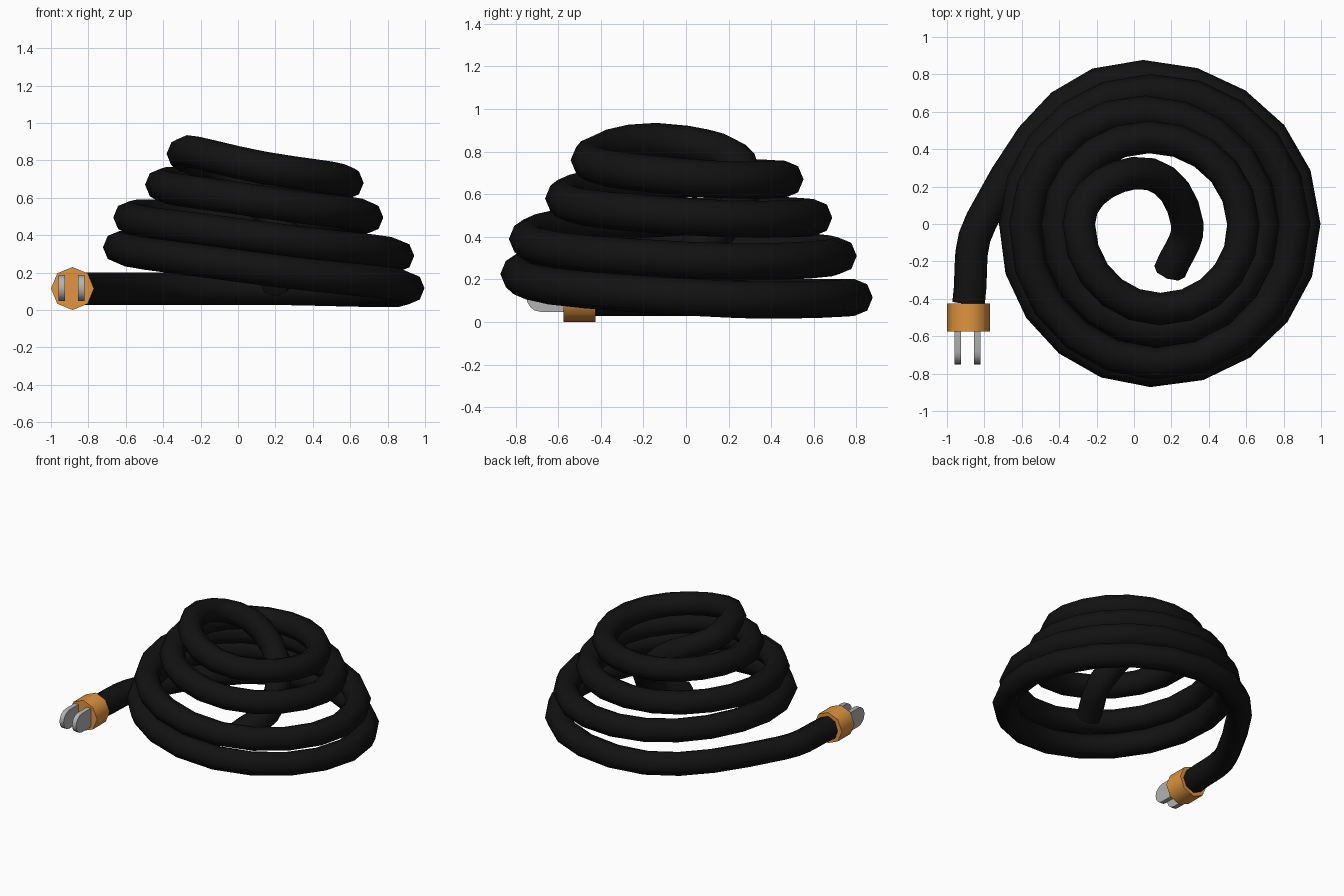
import bpy, bmesh, math

if "Cube" in bpy.data.objects:
    bpy.data.objects.remove(bpy.data.objects["Cube"])


def material(name, rgb):
    m = bpy.data.materials.new(name)
    m.diffuse_color = (*rgb, 1)
    m.use_nodes = True
    m.node_tree.nodes["Principled BSDF"].inputs["Base Color"].default_value = m.diffuse_color
    return m


black = material("black_rubber", (0.006, 0.006, 0.006))
orange = material("orange_plastic", (0.75, 0.3, 0.05))
metal = material("prong_metal", (0.45, 0.45, 0.45))


def finish(ob, mat):
    ob.data.materials.append(mat)
    bpy.ops.object.select_all(action='DESELECT')
    ob.select_set(True)
    bpy.context.view_layer.objects.active = ob
    bpy.ops.object.shade_smooth_by_angle(angle=math.radians(50))


# Cord: one control point per quarter turn, spiralling in and up, tail drops inside
path = [
    (-0.885, -0.43, 0.115), (-0.815, 0.02, 0.115),
    (0.05, 0.79, 0.115), (0.91, 0.0, 0.117), (0.09, -0.785, 0.225), (-0.635, 0.0, 0.335),
    (0.09, 0.715, 0.31), (0.855, 0.0, 0.29), (0.11, -0.745, 0.39), (-0.58, 0.0, 0.495),
    (0.06, 0.60, 0.49), (0.69, 0.0, 0.495), (0.12, -0.575, 0.58), (-0.41, 0.0, 0.67),
    (0.08, 0.465, 0.67), (0.585, 0.0, 0.68), (0.14, -0.455, 0.76), (-0.295, 0.0, 0.835),
    (0.0, 0.272, 0.68), (0.285, 0.0, 0.29), (0.19, -0.255, 0.15),
]
cu = bpy.data.curves.new("cord", 'CURVE')
cu.dimensions = '3D'
cu.twist_mode = 'Z_UP'
cu.bevel_depth = 0.087
cu.bevel_resolution = 2
cu.use_fill_caps = True
sp = cu.splines.new('BEZIER')
sp.resolution_u = 5
sp.bezier_points.add(len(path) - 1)
for p, co in zip(sp.bezier_points, path):
    p.co = co
    p.handle_left_type = p.handle_right_type = 'AUTO'
cord = bpy.data.objects.new("cord", cu)
bpy.context.collection.objects.link(cord)
bpy.context.view_layer.objects.active = cord
cord.select_set(True)
bpy.ops.object.convert(target='MESH')
finish(bpy.context.view_layer.objects.active, black)

# Plug body: eight-sided collar around the cord end
bpy.ops.mesh.primitive_cylinder_add(vertices=8, radius=0.115, depth=0.15,
                                    location=(-0.885, -0.5, 0.115),
                                    rotation=(math.pi / 2, 0, 0))
plug = bpy.context.object
plug.name = "plug_body"
finish(plug, orange)


# Prongs: flat blades with a rounded tip
def prong(name, x):
    h, t, tip = 0.07, 0.034, -0.68
    prof = [(-0.56, -h)]
    for i in range(9):
        a = -math.pi / 2 + math.pi * i / 8
        prof.append((tip - h * math.cos(a), h * math.sin(a)))
    prof.append((-0.56, h))
    bm = bmesh.new()
    f = bm.faces.new([bm.verts.new((x - t / 2, y, z + 0.117)) for y, z in prof])
    r = bmesh.ops.extrude_face_region(bm, geom=[f])
    bmesh.ops.translate(bm, vec=(t, 0, 0),
                        verts=[v for v in r["geom"] if isinstance(v, bmesh.types.BMVert)])
    bmesh.ops.recalc_face_normals(bm, faces=bm.faces)
    me = bpy.data.meshes.new(name)
    bm.to_mesh(me)
    bm.free()
    ob = bpy.data.objects.new(name, me)
    bpy.context.collection.objects.link(ob)
    finish(ob, metal)


prong("prong_left", -0.943)
prong("prong_right", -0.839)
